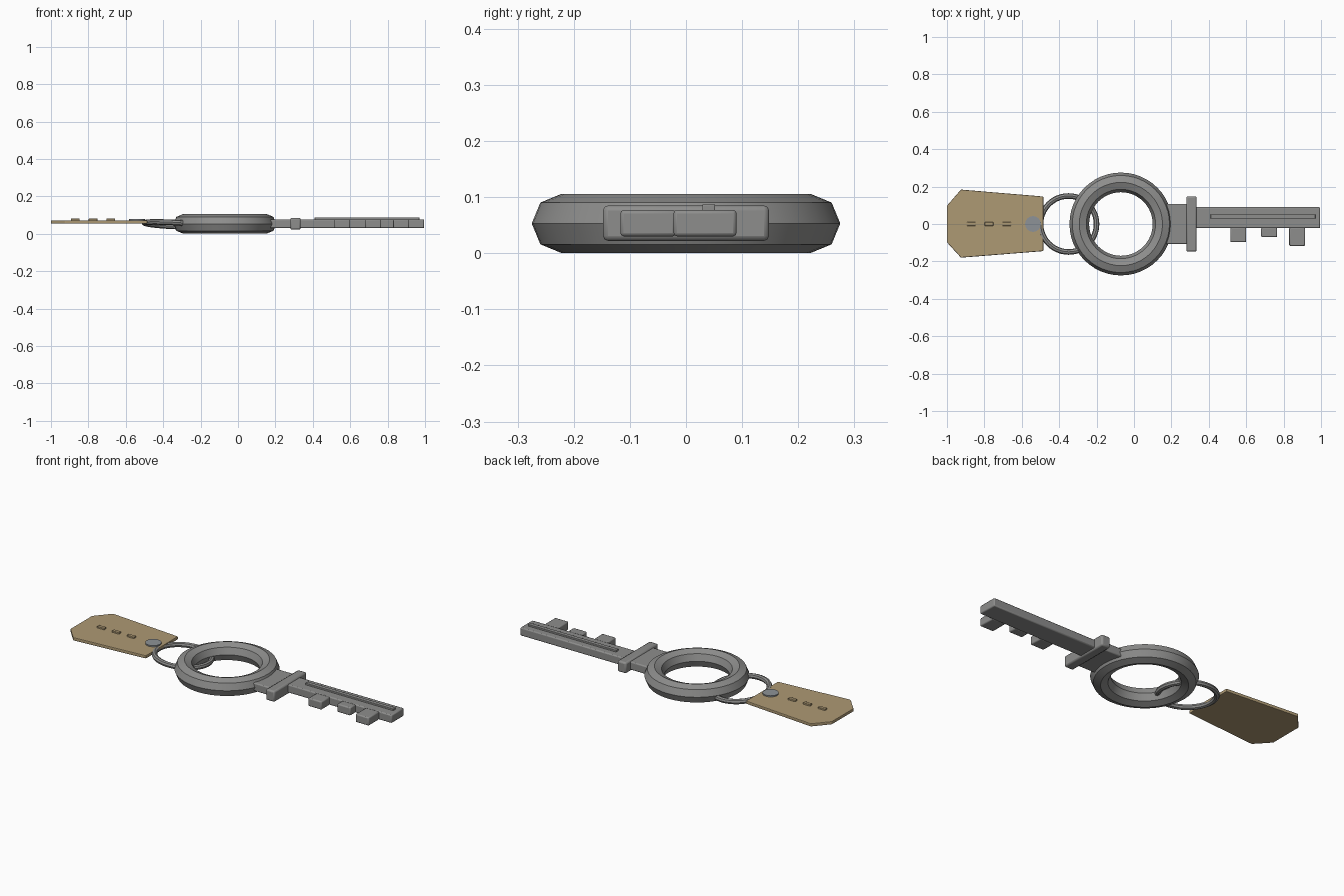
import bpy, bmesh, math

cube = bpy.data.objects.get("Cube")
if cube:
    bpy.data.objects.remove(cube, do_unlink=True)


def material(name, colour):
    m = bpy.data.materials.new(name)
    m.use_nodes = True
    m.diffuse_color = (*colour, 1)
    bsdf = m.node_tree.nodes["Principled BSDF"]
    bsdf.inputs["Base Color"].default_value = (*colour, 1)
    bsdf.inputs["Roughness"].default_value = 0.6
    return m


STEEL = material("grey steel", (0.27, 0.27, 0.265))
TAN = material("tan tag", (0.42, 0.32, 0.175))
RIVET = material("blue grey rivet", (0.27, 0.29, 0.31))
MID = 0.053


def finish(ob, name, mat, bevel=0):
    ob.name = ob.data.name = name
    ob.data.materials.append(mat)
    if bevel:
        b = ob.modifiers.new("soft edges", "BEVEL")
        b.width, b.segments = bevel, 2
    bpy.context.view_layer.objects.active = ob
    bpy.ops.object.shade_smooth_by_angle(angle=math.radians(30))
    return ob


def box(name, x, y, z, mat=STEEL, bevel=0.006):
    # Box given by its low and high limit on each axis
    bpy.ops.mesh.primitive_cube_add(size=1)
    ob = bpy.context.object
    for v in ob.data.vertices:
        v.co = [lo + (hi - lo) * (c + 0.5) for c, (lo, hi) in zip(v.co, (x, y, z))]
    return finish(ob, name, mat, bevel)


def ring(name, x, z, major, minor, tilt=(0, 0, 0)):
    bpy.ops.mesh.primitive_torus_add(
        location=(x, 0, z), rotation=tilt, major_segments=48, minor_segments=8,
        major_radius=major, minor_radius=minor)
    return finish(bpy.context.object, name, STEEL)


# Bow and the split ring looped through it
ring("bow", -0.07, MID, 0.2225, 0.0525)
ring("split_ring", -0.35, 0.05, 0.15, 0.015, (math.radians(-4), math.radians(3), 0))

# Neck, collar and blade
shaft_z = (0.03, 0.077)
box("neck", (0.14, 0.29), (-0.107, 0.107), shaft_z)
box("collar", (0.28, 0.335), (-0.148, 0.148), (0.022, 0.085), bevel=0.009)
box("blade", (0.32, 0.995), (-0.022, 0.09), shaft_z)
box("blade_ridge", (0.41, 0.97), (0.029, 0.052), (0.07, 0.087), bevel=0.002)

# Teeth along the near edge of the blade
for i, (x, depth) in enumerate(((0.515, 0.097), (0.68, 0.07), (0.83, 0.117))):
    box(f"tooth_{i + 1}", (x, x + 0.085), (-depth, -0.018), shaft_z)

# Tag: tapered plate with clipped outer corners
outline = [(-0.485, 0.147), (-0.925, 0.184), (-1, 0.098),
           (-1, -0.098), (-0.925, -0.18), (-0.485, -0.145)]
bm = bmesh.new()
face = bm.faces.new([bm.verts.new((x, y, 0.054)) for x, y in outline])
top = bmesh.ops.extrude_face_region(bm, geom=[face])["geom"]
bmesh.ops.translate(bm, verts=[g for g in top if isinstance(g, bmesh.types.BMVert)],
                    vec=(0, 0, 0.018))
bmesh.ops.recalc_face_normals(bm, faces=bm.faces)
mesh = bpy.data.meshes.new("tag")
bm.to_mesh(mesh)
bm.free()
tag = bpy.data.objects.new("tag", mesh)
bpy.context.collection.objects.link(tag)
finish(tag, "tag", TAN, 0.004)

# Raised dashes and rivet on the tag
for i in range(3):
    x = -0.87 + 0.095 * i
    box(f"tag_dash_{i + 1}", (x - 0.023, x + 0.023), (-0.01, 0.01), (0.068, 0.081), TAN, 0.002)
bpy.ops.mesh.primitive_cylinder_add(vertices=24, radius=0.042, depth=0.012,
                                    location=(-0.54, 0, 0.073))
finish(bpy.context.object, "tag_rivet", RIVET)
